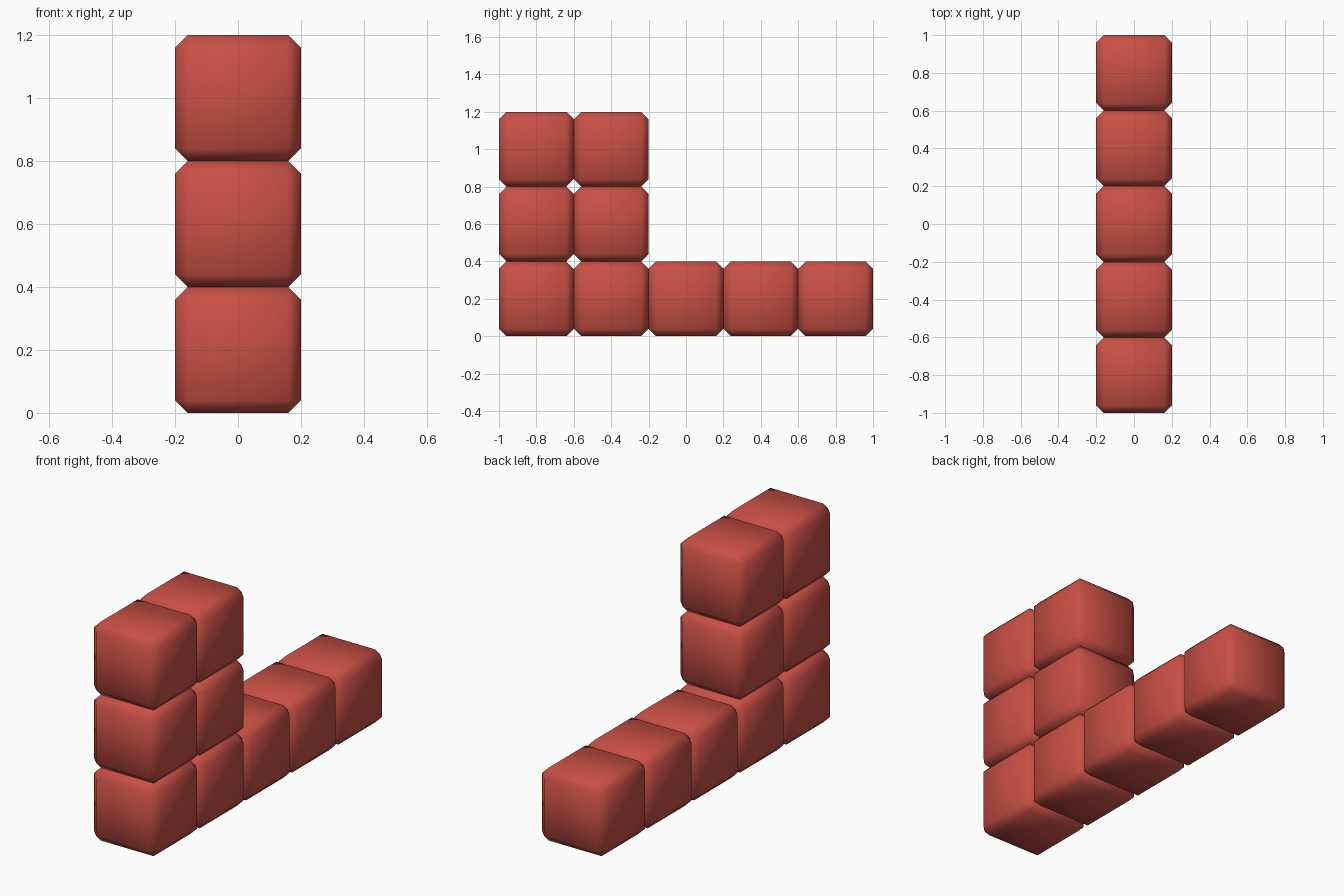
import bpy
import bmesh

if "Cube" in bpy.data.objects:
    bpy.data.objects.remove(bpy.data.objects["Cube"])

SIZE = 0.4
CHAMFER = 0.04

red = bpy.data.materials.new("red")
red.diffuse_color = (0.58, 0.08, 0.06, 1)
red.use_nodes = True
red.node_tree.nodes["Principled BSDF"].inputs["Base Color"].default_value = red.diffuse_color

# One chamfered cube, smooth shaded, shared by every block
mesh = bpy.data.meshes.new("block")
bm = bmesh.new()
bmesh.ops.create_cube(bm, size=SIZE)
bmesh.ops.bevel(bm, geom=bm.edges[:], offset=CHAMFER, offset_type='OFFSET',
                segments=1, affect='EDGES')
for f in bm.faces:
    f.smooth = True
bm.to_mesh(mesh)
bm.free()
mesh.materials.append(red)


def block(name, column, row):
    ob = bpy.data.objects.new(name, mesh)
    ob.location = (0, (column - 2) * SIZE, (row + 0.5) * SIZE)
    bpy.context.collection.objects.link(ob)


# Bottom row of five blocks
for column in range(5):
    block(f"base_block_{column + 1}", column, 0)

# Two-by-two tower over the front end
for row in (1, 2):
    for column in (0, 1):
        block(f"tower_block_{row}_{column + 1}", column, row)
